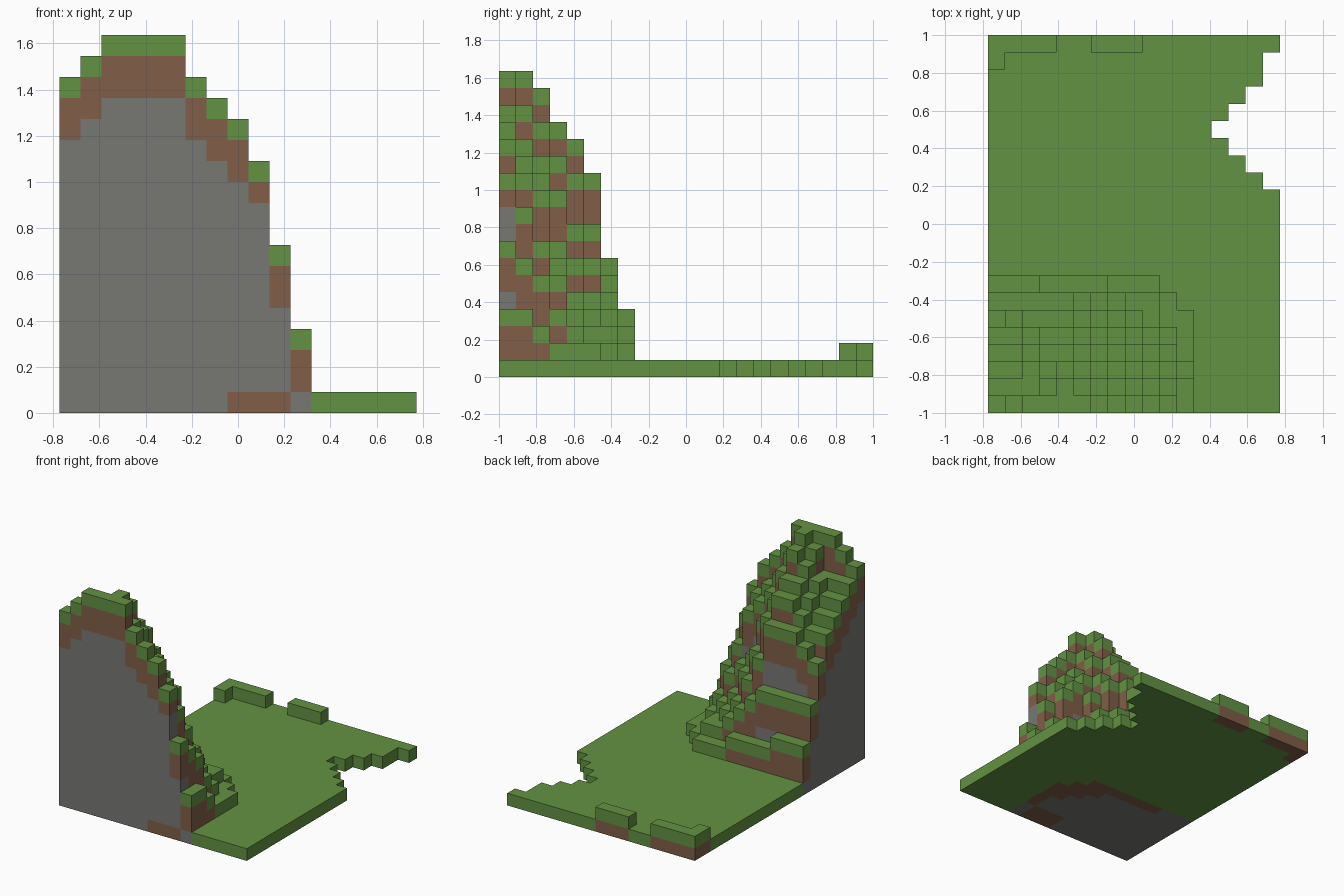
import bpy
import bmesh
from mathutils import Vector

default = bpy.data.objects.get("Cube")
if default:
    bpy.data.objects.remove(default)

CELL = 1 / 11
COLS, ROWS = 17, 22


def make_material(name, color):
    mat = bpy.data.materials.new(name)
    mat.use_nodes = True
    mat.diffuse_color = (*color, 1)
    mat.node_tree.nodes["Principled BSDF"].inputs["Base Color"].default_value = (*color, 1)
    return mat


materials = [
    make_material("grass green", (0.125, 0.29, 0.056)),
    make_material("soil brown", (0.22, 0.112, 0.063)),
    make_material("rock gray", (0.185, 0.185, 0.175)),
]
GRASS, SOIL, ROCK = range(3)

# Hill heights in blocks, one row per step from the front cliff to the back
HILL = [
    [16, 17, 18, 18, 18, 18, 16, 15, 14, 12, 8, 4],
    [15, 15, 15, 17, 18, 16, 14, 13, 12, 10, 7, 4],
    [14, 14, 15, 16, 17, 15, 13, 12, 11, 8, 6, 3],
    [13, 13, 14, 15, 15, 13, 11, 8, 7, 6, 4, 2],
    [12, 12, 13, 14, 14, 12, 9, 7, 5, 4, 3, 2],
    [10, 11, 12, 12, 12, 9, 7, 5, 4, 3, 2, 2],
    [7, 7, 7, 7, 7, 6, 5, 4, 3, 3, 2],
    [4, 4, 4, 3, 3, 3, 3, 2, 2, 2],
]
# Blocks missing from the right edge where the bay cuts in
BAY = {13: 1, 14: 2, 15: 3, 16: 4, 17: 3, 18: 2, 19: 1, 20: 1}


def is_hill(i, j):
    return j < len(HILL) and i < len(HILL[j])


def is_bank(i, j):
    return (j == ROWS - 1 and (i < 4 or 6 <= i <= 8)) or (j == ROWS - 2 and i == 0)


def height(i, j):
    if not (0 <= i < COLS - BAY.get(j, 0) and 0 <= j < ROWS):
        return 0
    if is_hill(i, j):
        return HILL[j][i]
    return 2 if is_bank(i, j) else 1


def layer(i, j, k):
    """Grass on top, two blocks of soil below it, then rock."""
    depth = height(i, j) - 1 - k
    if depth == 0:
        return GRASS
    if k == 0 and 8 <= i <= 10 and j < 2:
        return SOIL
    soil_depth = 1 if (i, j) == (9, 0) else 2
    return SOIL if depth <= soil_depth else ROCK


def build_blocks(name, belongs):
    """Build the outer faces of every block column that belongs to the part."""
    bm = bmesh.new()
    directions = [Vector(d) for d in
                  ((1, 0, 0), (-1, 0, 0), (0, 1, 0), (0, -1, 0), (0, 0, 1), (0, 0, -1))]
    for j in range(ROWS):
        for i in range(COLS):
            if not belongs(i, j):
                continue
            for k in range(height(i, j)):
                center = Vector((i + 0.5 - COLS / 2, j + 0.5 - ROWS / 2, k + 0.5))
                for d in directions:
                    ni, nj, nk = i + int(d.x), j + int(d.y), k + int(d.z)
                    if 0 <= nk < height(ni, nj):
                        continue
                    u = Vector((d.y, d.z, d.x))
                    v = d.cross(u)
                    corners = [center + (d + a * u + b * v) / 2
                               for a, b in ((-1, -1), (1, -1), (1, 1), (-1, 1))]
                    face = bm.faces.new([bm.verts.new(c * CELL) for c in corners])
                    face.material_index = layer(i, j, k)
    bmesh.ops.remove_doubles(bm, verts=bm.verts, dist=CELL / 100)
    # Merge flat areas of one colour into larger faces
    bmesh.ops.dissolve_limit(bm, angle_limit=0.01, verts=bm.verts, edges=bm.edges,
                             delimit={'MATERIAL'})
    mesh = bpy.data.meshes.new(name)
    bm.to_mesh(mesh)
    bm.free()
    for mat in materials:
        mesh.materials.append(mat)
    obj = bpy.data.objects.new(name, mesh)
    bpy.context.collection.objects.link(obj)


build_blocks("hill", is_hill)
build_blocks("back_bank", is_bank)
build_blocks("meadow", lambda i, j: height(i, j) == 1)
